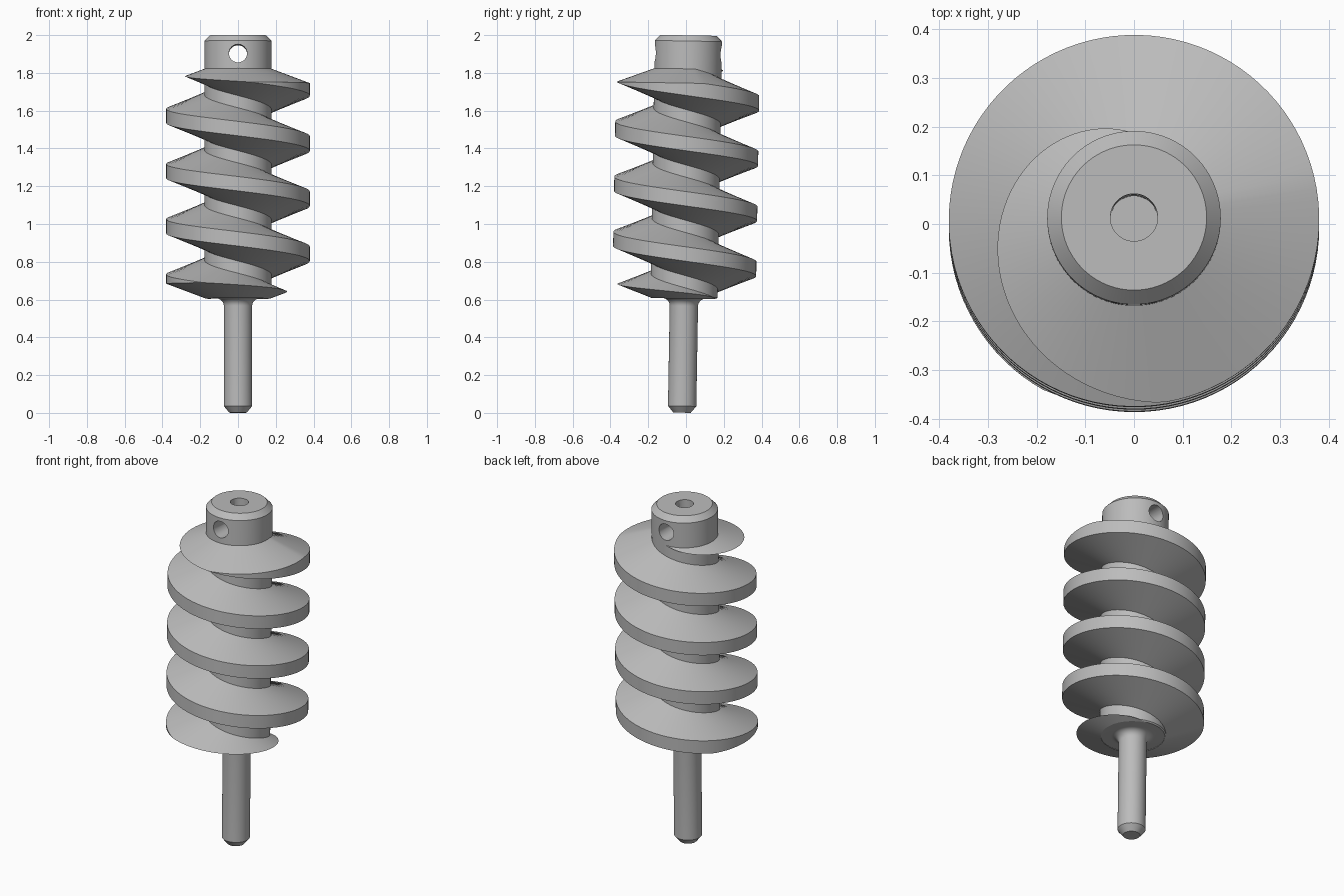
import bpy, bmesh, math
from mathutils import Matrix

if "Cube" in bpy.data.objects:
    bpy.data.objects.remove(bpy.data.objects["Cube"])

STEEL = bpy.data.materials.new("grey steel")
STEEL.diffuse_color = (0.5, 0.5, 0.5, 1)
STEEL.use_nodes = True
STEEL.node_tree.nodes["Principled BSDF"].inputs["Base Color"].default_value = STEEL.diffuse_color
# the axis leans very slightly backwards
TILT = Matrix.Translation((0, -0.021, 0.001)) @ Matrix.Rotation(-0.0172, 4, 'X')
SEG = 96


def finish(name, bm):
    bmesh.ops.recalc_face_normals(bm, faces=bm.faces)
    me = bpy.data.meshes.new(name)
    bm.to_mesh(me)
    bm.free()
    ob = bpy.data.objects.new(name, me)
    bpy.context.collection.objects.link(ob)
    me.materials.append(STEEL)
    return ob


def activate(ob):
    bpy.ops.object.select_all(action='DESELECT')
    ob.select_set(True)
    bpy.context.view_layer.objects.active = ob


def lathe(name, profile):
    bm = bmesh.new()
    rings = [[bm.verts.new((r * math.cos(2 * math.pi * i / SEG),
                            r * math.sin(2 * math.pi * i / SEG), z))
              for i in range(SEG)] for r, z in profile]
    for a, b in zip(rings, rings[1:]):
        for i in range(SEG):
            j = (i + 1) % SEG
            bm.faces.new((a[i], a[j], b[j], b[i]))
    bm.faces.new(rings[0][::-1])
    bm.faces.new(rings[-1])
    return finish(name, bm)


def cylinder(name, radius, depth, matrix):
    bm = bmesh.new()
    bmesh.ops.create_cone(bm, cap_ends=True, segments=64, radius1=radius,
                          radius2=radius, depth=depth, matrix=matrix)
    return finish(name, bm)


# Shaft with chamfered foot, filleted shoulder, core and chamfered head
fillet = [(0.115 - 0.04 * math.cos(a), 0.565 + 0.04 * math.sin(a))
          for a in [math.pi / 2 * i / 8 for i in range(9)]]
core = lathe("core_and_shaft",
             [(0.046, 0), (0.075, 0.035)] + fillet +
             [(0.172, 0.607), (0.178, 0.614), (0.178, 1.968), (0.149, 1.998)])

# Cross hole and blind axial hole in the head
cutters = [
    cylinder("cross_hole_cutter", 0.048, 0.6,
             Matrix.Translation((0, 0, 1.9)) @ Matrix.Rotation(math.pi / 2, 4, 'X')),
    cylinder("axial_hole_cutter", 0.0485, 0.4, Matrix.Translation((0, 0, 1.95))),
]
activate(core)
for c in cutters:
    mod = core.modifiers.new("hole", 'BOOLEAN')
    mod.operation = 'DIFFERENCE'
    mod.solver = 'EXACT'
    mod.object = c
    bpy.ops.object.modifier_apply(modifier=mod.name)
for c in cutters:
    bpy.data.objects.remove(c)

# Left-handed helical thread, its ends trimmed by cones parallel to the flanks
R, ROOT, HALF, K = 0.38, 0.17, 0.038, 0.375
PITCH, Z0 = 0.292, 1.425
TOP, BOTTOM = 1.745, 0.683
run = 2 * K * (R - ROOT)
z_start, z_end = TOP + run + HALF, BOTTOM - run - HALF
steps = int((z_start - z_end) / PITCH * SEG)
bm = bmesh.new()
sections = []
for i in range(steps + 1):
    zc = z_start + (z_end - z_start) * i / steps
    ang = (Z0 - zc) / PITCH * 2 * math.pi
    up, low = min(zc + HALF, TOP), max(zc - HALF, BOTTOM)
    tip = R - max(0, low - up) / (2 * K)
    pts = [(ROOT, low - K * (R - ROOT)), (tip, low - K * (R - tip)),
           (tip, up + K * (R - tip)), (ROOT, up + K * (R - ROOT))]
    sections.append([bm.verts.new((r * math.cos(ang), r * math.sin(ang), z))
                     for r, z in pts])
for a, b in zip(sections, sections[1:]):
    for k in range(4):
        n = (k + 1) % 4
        bm.faces.new((a[k], a[n], b[n], b[k]))
bmesh.ops.remove_doubles(bm, verts=bm.verts, dist=0.0002)
thread = finish("helical_thread", bm)

for ob in (core, thread):
    ob.matrix_world = TILT
    activate(ob)
    bpy.ops.object.shade_smooth_by_angle(angle=math.radians(30))
